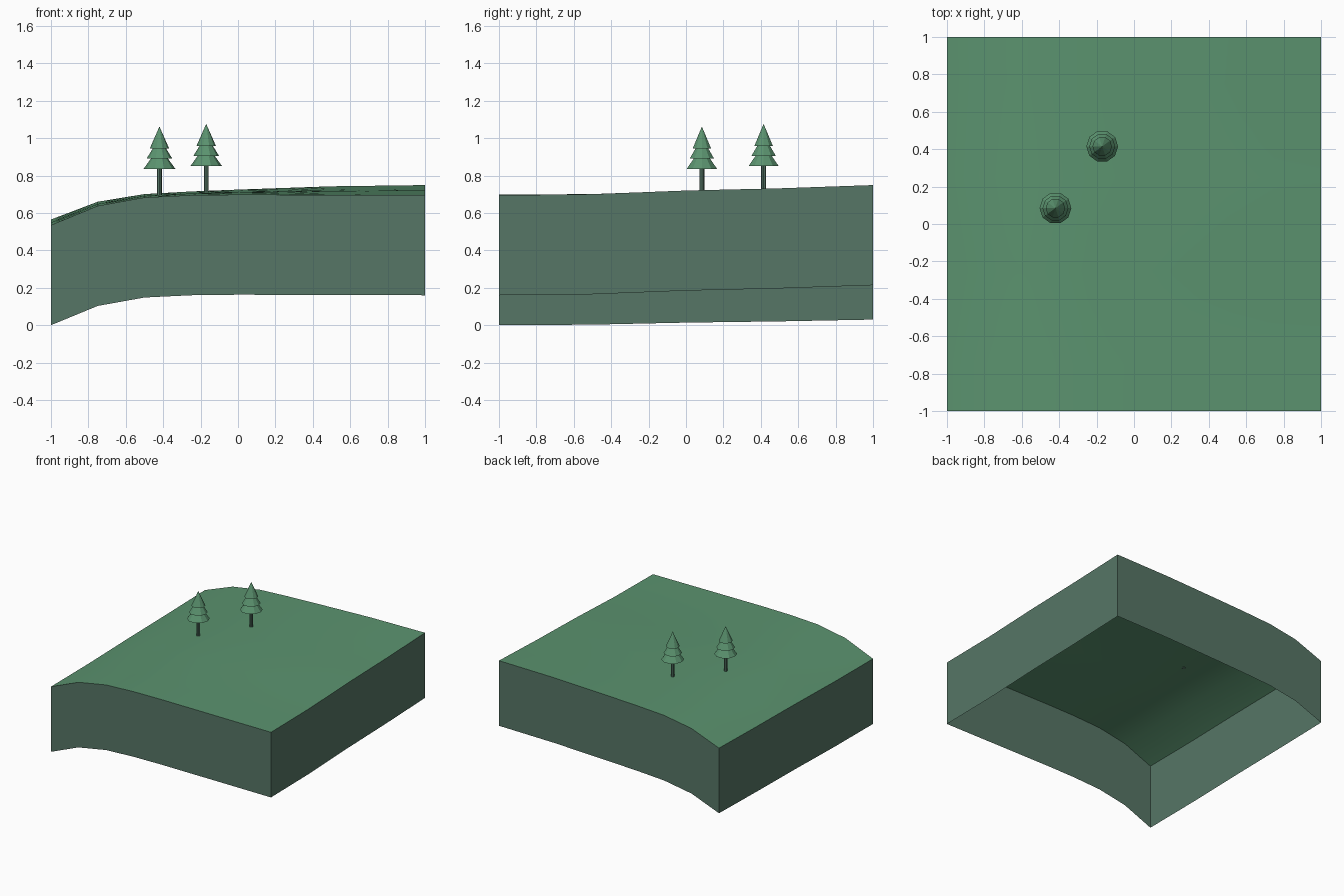
import bpy, bmesh, math

cube = bpy.data.objects.get("Cube")
if cube:
    bpy.data.objects.remove(cube, do_unlink=True)


def make_material(name, color):
    mat = bpy.data.materials.new(name)
    mat.use_nodes = True
    rgba = tuple(((c / 255 + 0.055) / 1.055) ** 2.4 for c in color) + (1.0,)
    mat.diffuse_color = rgba
    mat.node_tree.nodes["Principled BSDF"].inputs["Base Color"].default_value = rgba
    return mat


GREEN = make_material("grass green", (91, 147, 111))
EARTH = make_material("grey green", (86, 118, 102))


def add_object(name, bm, *materials):
    mesh = bpy.data.meshes.new(name)
    bm.to_mesh(mesh)
    bm.free()
    for mat in materials:
        mesh.materials.append(mat)
    obj = bpy.data.objects.new(name, mesh)
    bpy.context.collection.objects.link(obj)
    return obj


def interpolate(points, t):
    for (a, va), (b, vb) in zip(points, points[1:]):
        if t <= b:
            return va + (vb - va) * (t - a) / (b - a)
    return points[-1][1]


# Hill shape: front profile, plus a rise towards the back
DEPTH = 0.535
FRONT = [(-1, 0.535), (-0.75, 0.638), (-0.5, 0.683), (-0.25, 0.695), (0, 0.698), (1, 0.695)]
RISE = [(-1, 0.03), (-0.75, 0.022), (-0.5, 0.018), (-0.25, 0.02), (0, 0.027), (0.5, 0.046), (1, 0.054)]
SLOPE = [(-1, 0), (-0.5, 0.1), (0, 0.46), (0.5, 0.68), (1, 1)]


def ground_height(x, y):
    return interpolate(FRONT, x) + interpolate(RISE, x) * interpolate(SLOPE, y)


# Ground block: grassy top with an open-bottomed skirt
bm = bmesh.new()
bmesh.ops.create_grid(bm, x_segments=8, y_segments=8, size=1)
for v in bm.verts:
    v.co.z = ground_height(v.co.x, v.co.y)
rim = [e for e in bm.edges if e.is_boundary]
skirt = bmesh.ops.extrude_edge_only(bm, edges=rim)["geom"]
for item in skirt:
    if isinstance(item, bmesh.types.BMVert):
        item.co.z -= DEPTH
bmesh.ops.recalc_face_normals(bm, faces=bm.faces)
bm.normal_update()
if sum(f.normal.z for f in bm.faces) < 0:
    bmesh.ops.reverse_faces(bm, faces=bm.faces)
    bm.normal_update()
for f in bm.faces:
    f.material_index = 0 if f.normal.z > 0.5 else 1
ground = add_object("ground_block", bm, GREEN, EARTH)
bpy.context.view_layer.objects.active = ground
ground.select_set(True)
bpy.ops.object.shade_smooth_by_angle(angle=math.radians(35))
ground.select_set(False)


def lathe(name, profile, sides, location, material):
    bm = bmesh.new()
    verts = [bm.verts.new((r, 0, z)) for r, z in profile]
    edges = [bm.edges.new(pair) for pair in zip(verts, verts[1:])]
    bmesh.ops.spin(bm, geom=verts + edges, cent=(0, 0, 0), axis=(0, 0, 1),
                   angle=math.tau, steps=sides, use_duplicate=False)
    bmesh.ops.remove_doubles(bm, verts=bm.verts, dist=0.0005)
    bmesh.ops.recalc_face_normals(bm, faces=bm.faces)
    obj = add_object(name, bm, material)
    obj.location = location
    return obj


# Pine trees: a thin trunk and three stacked tiers
TIERS = [(0, 0.14), (0.085, 0.14), (0.046, 0.194), (0.069, 0.194),
         (0.036, 0.248), (0.052, 0.248), (0, 0.366)]
TRUNK = [(0, -0.005), (0.013, -0.005), (0.013, 0.15), (0, 0.15)]
for side, x, y in (("front", -0.42, 0.085), ("back", -0.17, 0.415)):
    spot = (x, y, ground_height(x, y))
    lathe(side + "_tree_foliage", TIERS, 10, spot, GREEN)
    lathe(side + "_tree_trunk", TRUNK, 8, spot, EARTH)
